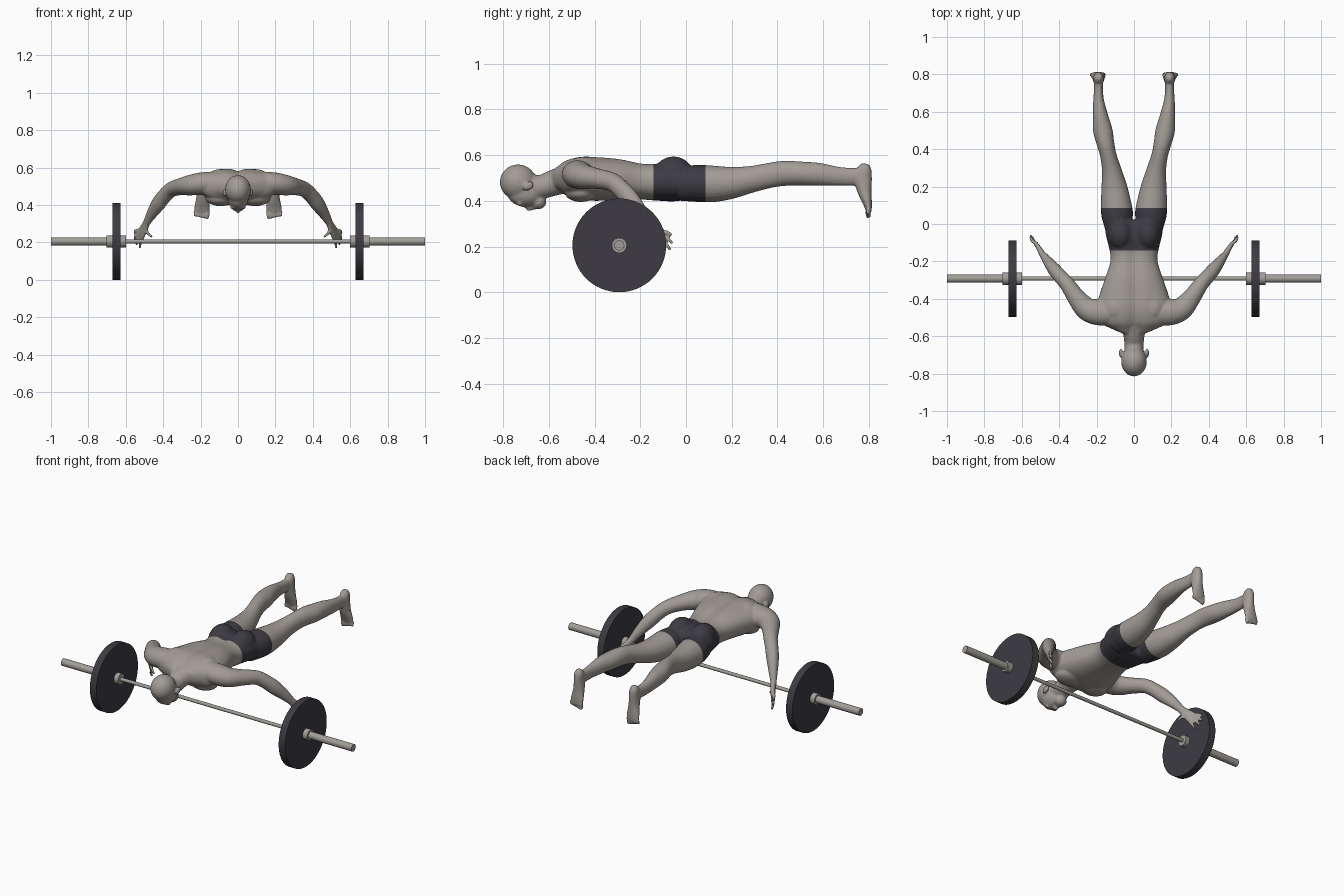
import bpy, bmesh, math
from mathutils import Vector, Matrix

cube = bpy.data.objects.get("Cube")
if cube:
    bpy.data.objects.remove(cube, do_unlink=True)


def material(name, rgb):
    m = bpy.data.materials.new(name)
    m.use_nodes = True
    m.diffuse_color = (*rgb, 1)
    m.node_tree.nodes["Principled BSDF"].inputs["Base Color"].default_value = (*rgb, 1)
    return m


SKIN = material("warm grey skin", (0.36, 0.33, 0.30))
CLOTH = material("dark shorts", (0.047, 0.044, 0.055))
STEEL = material("grey steel", (0.36, 0.34, 0.31))
RUBBER = material("dark rubber", (0.047, 0.044, 0.055))


def make_object(name, bm, mats):
    mesh = bpy.data.meshes.new(name)
    bm.to_mesh(mesh)
    bm.free()
    obj = bpy.data.objects.new(name, mesh)
    bpy.context.collection.objects.link(obj)
    for m in mats:
        mesh.materials.append(m)
    return obj


def catmull(p, q, r, s, t):
    return 0.5 * (2 * q + (r - p) * t + (2 * p - 5 * q + 4 * r - s) * t * t
                  + (3 * q - p - 3 * r + s) * t ** 3)


def loft(bm, rings, side=1, ref=(0, 0, 1), groove=0.0, power=2.0, sides=24, steps=4):
    """Smooth tube through rings of (x, y, z, half width, half depth)."""
    pts = [Vector(r) for r in rings]
    for p in pts:
        p[0] *= side
    ext = [2 * pts[0] - pts[1]] + pts + [2 * pts[-1] - pts[-2]]
    path = [catmull(*ext[i:i + 4], k / steps) for i in range(len(pts) - 1) for k in range(steps)]
    path.append(pts[-1])
    loops = []
    for i, p in enumerate(path):
        d = (path[min(i + 1, len(path) - 1)] - path[max(i - 1, 0)]).to_3d().normalized()
        u = d.cross(Vector(ref)).normalized()
        v = u.cross(d)
        loop = []
        for k in range(sides):
            c, s = (f(math.tau * k / sides) for f in (math.cos, math.sin))
            cx = math.copysign(abs(c) ** (2 / power), c) * p[3]
            cy = math.copysign(abs(s) ** (2 / power), s) * p[4]
            if s > 0:
                cy -= groove * math.exp(-(cx / 0.03) ** 2)
            loop.append(bm.verts.new(p.to_3d() + u * cx + v * cy))
        loops.append(loop)
    for a, b in zip(loops, loops[1:]):
        for k in range(sides):
            bm.faces.new((a[k], a[k - 1], b[k - 1], b[k]))
    bm.faces.new(loops[0])
    bm.faces.new(loops[-1][::-1])


def ball(bm, centre, size, tilt=0.0):
    m = Matrix.Translation(centre) @ Matrix.Rotation(tilt, 4, 'X') @ Matrix.Diagonal((*size, 1))
    bmesh.ops.create_uvsphere(bm, u_segments=24, v_segments=16, radius=1, matrix=m)


body = bmesh.new()

# Torso with a shallow spine groove
loft(body, [(0, -.585, .495, .06, .042), (0, -.555, .498, .13, .058), (0, -.52, .5, .195, .08),
            (0, -.46, .5, .205, .096), (0, -.39, .497, .188, .097), (0, -.30, .495, .158, .092),
            (0, -.20, .487, .126, .081), (0, -.13, .484, .133, .083), (0, -.06, .487, .15, .09),
            (0, 0, .48, .155, .078), (0, .02, .478, .14, .06)],
     groove=.016, power=2.3, sides=48)

# Neck, skull, face, nose and chin
loft(body, [(0, -.70, .465, .05, .06), (0, -.64, .46, .052, .052), (0, -.59, .475, .058, .056),
            (0, -.53, .495, .08, .06)])
ball(body, (0, -.735, .482), (.069, .08, .077))
ball(body, (0, -.705, .435), (.056, .08, .062), -.12)
ball(body, (0, -.645, .395), (.036, .034, .032))
ball(body, (0, -.685, .374), (.011, .022, .019), -.3)
ball(body, (0, -.66, .372), (.02, .01, .01))

for s in (1, -1):
    # Ear, brow, shoulder blade, chest and buttock
    ball(body, (s * .07, -.69, .465), (.011, .026, .018), .5)
    ball(body, (s * .022, -.727, .388), (.022, .012, .012))
    ball(body, (s * .095, -.45, .54), (.07, .075, .052))
    ball(body, (s * .09, -.46, .435), (.085, .07, .04))
    ball(body, (s * .072, -.055, .507), (.071, .09, .087))
    # Arm
    loft(body, [(.10, -.475, .52, .065, .06), (.19, -.472, .515, .07, .06), (.255, -.452, .506, .062, .055),
                (.31, -.39, .497, .049, .045), (.355, -.325, .483, .041, .041),
                (.39, -.285, .452, .038, .04), (.425, -.245, .408, .036, .041),
                (.46, -.20, .355, .027, .031), (.487, -.165, .308, .018, .022),
                (.497, -.15, .288, .016, .022)], s)
    # Palm, fingers and thumb
    loft(body, [(.485, -.168, .31, .016, .02), (.50, -.143, .28, .015, .029), (.519, -.113, .245, .012, .036),
                (.526, -.104, .235, .009, .033)], s)
    for root, tip in (((.535, -.10, .265), (.553, -.062, .248)), ((.53, -.10, .245), (.553, -.058, .213)),
                      ((.522, -.108, .228), (.543, -.068, .185)), ((.511, -.12, .213), (.524, -.095, .168)),
                      ((.495, -.15, .268), (.46, -.168, .228))):
        a, b = Vector(root), Vector(tip)
        mid = (a + b) / 2 + Vector((.006, 0, .004))
        loft(body, [(*a, .010, .010), (*mid, .009, .009), (*b, .007, .007)], s, (0, 1, .3), sides=10)
    # Leg
    loft(body, [(.085, -.03, .475, .068, .075), (.09, .05, .476, .085, .081), (.097, .12, .474, .08, .08),
                (.106, .20, .479, .069, .07), (.12, .29, .495, .052, .058), (.138, .37, .512, .044, .055),
                (.152, .43, .52, .047, .055), (.167, .50, .519, .052, .053), (.18, .58, .516, .041, .05),
                (.189, .66, .508, .029, .042), (.19, .72, .505, .024, .039), (.19, .775, .508, .024, .038)], s)
    # Foot and toes
    loft(body, [(.19, .788, .562, .014, .016), (.19, .782, .54, .026, .031), (.19, .775, .495, .029, .039),
                (.19, .782, .44, .033, .031), (.192, .794, .39, .041, .02),
                (.194, .80, .358, .041, .013), (.194, .801, .35, .038, .011)], s, (0, 1, 0))
    for k in range(5):
        x, r = .164 + k * .0165, .012 - k * .001
        loft(body, [(x, .80, .365, r, r), (x, .797, .345, r, r),
                    (x, .80, .325 + k * .004, r * .8, r * .8)], s, (0, 1, 0), sides=10)

bmesh.ops.recalc_face_normals(body, faces=body.faces)

# Fuse the parts into one smooth skin
source = make_object("body_parts", body, [])
remesh = source.modifiers.new("fuse", 'REMESH')
remesh.mode = 'VOXEL'
remesh.voxel_size = .0055
soften = source.modifiers.new("soften", 'SMOOTH')
soften.factor = .5
soften.iterations = 6
fused = source.evaluated_get(bpy.context.evaluated_depsgraph_get()).to_mesh()
bm = bmesh.new()
bm.from_mesh(fused)
bpy.data.objects.remove(source, do_unlink=True)

# Cut clean hems and colour the shorts
WAIST, HEM = -.143, .085
for y in (WAIST, HEM):
    near = [f for f in bm.faces if abs(f.calc_center_median().y - y) < .03 and abs(f.verts[0].co.x) < .25]
    geom = set(near) | {e for f in near for e in f.edges} | {v for f in near for v in f.verts}
    bmesh.ops.bisect_plane(bm, geom=list(geom), plane_co=(0, y, 0), plane_no=(0, 1, 0))
for f in bm.faces:
    c = f.calc_center_median()
    f.material_index = int(WAIST < c.y < HEM and abs(c.x) < .25)
    f.smooth = True
make_object("athlete_body", bm, [SKIN, CLOTH])


# Barbell, each part a cylinder along x
def cylinder(name, x0, x1, radius, mat, sides=48):
    bm = bmesh.new()
    m = Matrix.Translation(((x0 + x1) / 2, -.292, .205)) @ Matrix.Rotation(math.pi / 2, 4, 'Y')
    bmesh.ops.create_cone(bm, cap_ends=True, segments=sides, radius1=radius, radius2=radius,
                          depth=abs(x1 - x0), matrix=m)
    for f in bm.faces:
        f.smooth = len(f.verts) == 4
    for e in bm.edges:
        e.smooth = all(len(f.verts) == 4 for f in e.link_faces)
    return make_object(name, bm, [mat])


cylinder("bar_grip", -.61, .61, .0105, STEEL, 24)
for s, label in ((1, "left"), (-1, "right")):
    cylinder(label + "_sleeve", s * .60, s * 1.0, .022, STEEL, 32)
    cylinder(label + "_inner_collar", s * .60, s * .63, .033, STEEL, 32)
    cylinder(label + "_plate", s * .628, s * .672, .205, RUBBER, 64)
    cylinder(label + "_outer_collar", s * .672, s * .703, .033, STEEL, 32)
